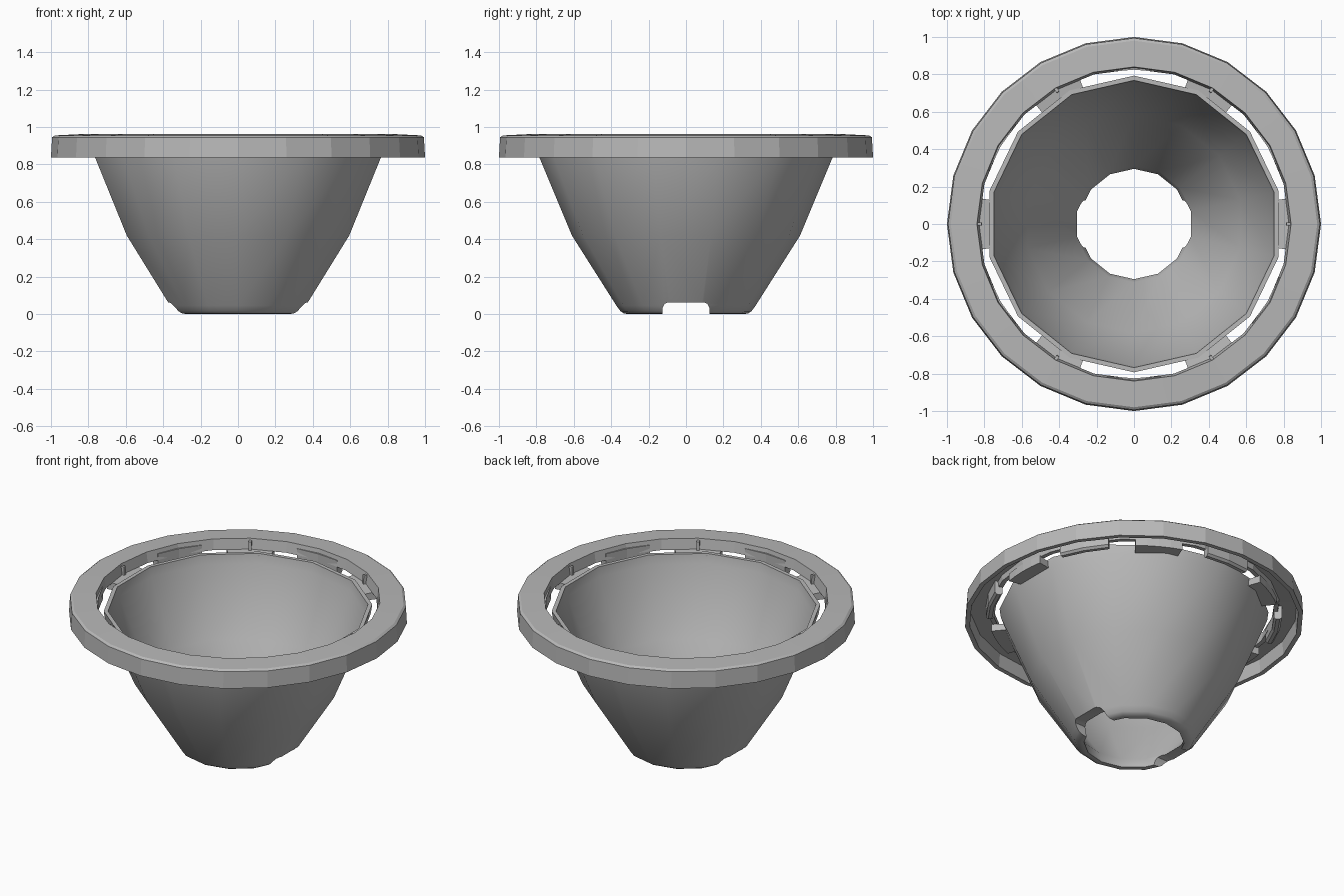
import bpy, bmesh, math
from mathutils import Vector

cube = bpy.data.objects.get("Cube")
if cube:
    bpy.data.objects.remove(cube, do_unlink=True)

grey = bpy.data.materials.new("mid_grey")
grey.use_nodes = True
grey.diffuse_color = (0.48, 0.48, 0.48, 1)
grey.node_tree.nodes["Principled BSDF"].inputs["Base Color"].default_value = (0.48, 0.48, 0.48, 1)


def make(name, bm):
    bmesh.ops.recalc_face_normals(bm, faces=bm.faces)
    mesh = bpy.data.meshes.new(name)
    bm.to_mesh(mesh)
    bm.free()
    ob = bpy.data.objects.new(name, mesh)
    mesh.materials.append(grey)
    bpy.context.collection.objects.link(ob)
    return ob


def lathe(name, profile, sides, start=0, sweep=360):
    """Turn a closed (radius, height) profile about z, capping partial sweeps."""
    bm = bmesh.new()
    full = sweep == 360
    loops = []
    for i in range(sides if full else sides + 1):
        a = math.radians(start + sweep * i / sides)
        loops.append([bm.verts.new((r * math.cos(a), r * math.sin(a), z)) for r, z in profile])
    n = len(profile)
    for i in range(sides):
        p, q = loops[i], loops[(i + 1) % len(loops)]
        for j in range(n):
            k = (j + 1) % n
            bm.faces.new((p[j], q[j], q[k], p[k]))
    if not full:
        bm.faces.new(loops[0])
        bm.faces.new(loops[-1])
    return make(name, bm)


def smooth(ob, angle):
    bpy.ops.object.select_all(action='DESELECT')
    ob.select_set(True)
    bpy.context.view_layer.objects.active = ob
    bpy.ops.object.shade_smooth_by_angle(angle=math.radians(angle))


# Thin funnel wall, open at both ends, thicker at the bottom lip
funnel = lathe("funnel", [
    (0.31, 0.0), (0.333, 0.004), (0.35, 0.015), (0.372, 0.045), (0.61, 0.42), (0.785, 0.84),
    (0.793, 0.90), (0.768, 0.90), (0.758, 0.84), (0.583, 0.43), (0.312, 0.065), (0.30, 0.02),
    (0.295, 0.0)], 14, 90)

# Round-cornered notch through both sides of the lower lip
bm = bmesh.new()
outline = [(-0.125, -0.05), (0.125, -0.05), (0.125, 0.035), (0.115, 0.055), (0.095, 0.063),
           (-0.095, 0.063), (-0.115, 0.055), (-0.125, 0.035)]
face = bm.faces.new([bm.verts.new((-0.5, y, z)) for y, z in outline])
ext = bmesh.ops.extrude_face_region(bm, geom=[face])
bmesh.ops.translate(bm, vec=Vector((1, 0, 0)),
                    verts=[v for v in ext["geom"] if isinstance(v, bmesh.types.BMVert)])
cutter = make("notch_cutter", bm)
cutter.hide_render = True
mod = funnel.modifiers.new("notches", 'BOOLEAN')
mod.operation = 'DIFFERENCE'
mod.solver = 'EXACT'
mod.object = cutter
bpy.context.view_layer.objects.active = funnel
bpy.ops.object.modifier_apply(modifier=mod.name)
bpy.data.objects.remove(cutter, do_unlink=True)
smooth(funnel, 35)

# Rim with a deep outer skirt and a short inner one, hollow underneath
rim = lathe("rim", [
    (1.0, 0.838), (0.994, 0.945), (0.98, 0.955), (0.84, 0.962), (0.828, 0.895),
    (0.855, 0.895), (0.86, 0.93), (0.965, 0.925), (0.972, 0.838)], 24)
smooth(rim, 12)

# Six bridges from funnel to rim, with a thin rib above each and a rounded clip between
for i in range(6):
    a = 60 * i
    lathe(f"bridge_{i + 1}", [(0.765, 0.85), (0.855, 0.85), (0.855, 0.90), (0.765, 0.89)],
          4, a - 9.5, 19)
    lathe(f"rib_{i + 1}", [(0.812, 0.88), (0.845, 0.88), (0.845, 0.95), (0.815, 0.95)],
          1, a - 0.6, 1.2)
    lathe(f"clip_{i + 1}", [(0.825, 0.855), (0.838, 0.842), (0.86, 0.842), (0.873, 0.855),
                            (0.873, 0.935), (0.825, 0.935)], 2, a + 20, 20)
